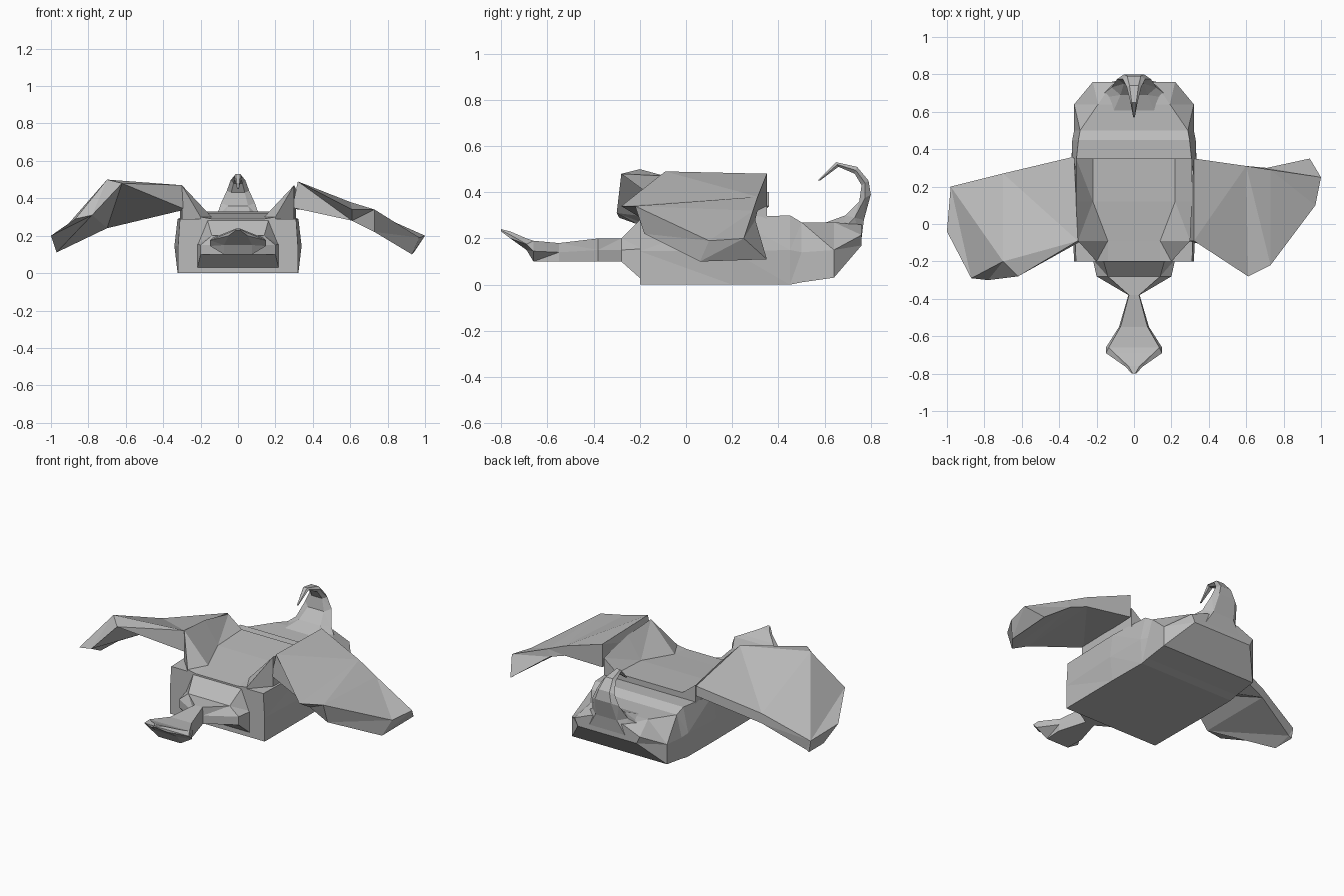
import bpy, bmesh
from mathutils import Vector

default_cube = bpy.data.objects.get("Cube")
if default_cube:
    bpy.data.objects.remove(default_cube)

# One plain stone grey for the whole creature
grey = bpy.data.materials.new("stone_grey")
grey.use_nodes = True
shade = (.5, .5, .5, 1)
grey.diffuse_color = shade
grey.node_tree.nodes["Principled BSDF"].inputs["Base Color"].default_value = shade


def loft(name, rings):
    """Skin a closed, flat shaded shell through rings of equal length."""
    bm = bmesh.new()
    loops = [[bm.verts.new(point) for point in ring] for ring in rings]
    for near, far in zip(loops, loops[1:]):
        for i in range(len(near)):
            bm.faces.new((near[i - 1], near[i], far[i], far[i - 1]))
    bm.faces.new(loops[0])
    bm.faces.new(loops[-1])
    bmesh.ops.triangulate(bm, faces=bm.faces)
    bmesh.ops.recalc_face_normals(bm, faces=bm.faces)
    mesh = bpy.data.meshes.new(name)
    bm.to_mesh(mesh)
    bm.free()
    mesh.materials.append(grey)
    part = bpy.data.objects.new(name, mesh)
    bpy.context.collection.objects.link(part)


def mirrored(half):
    """Close a half outline by reflecting it across the middle plane."""
    return half + [(-x, y, z) for x, y, z in reversed(half)]


def section(y, width, top, bottom, taper=.6, foot=1):
    """Six sided cross-section with its own top and bottom widths."""
    middle = (top + bottom) / 2
    return mirrored([(width * taper, y, top), (width, y, middle), (width * foot, y, bottom)])


def saddle(y, seat_width, seat_top, rim_width, rim_top, bottom=.25):
    """Cross-section whose outer rims rise above a flat seat."""
    return mirrored([(seat_width, y, seat_top), (rim_width, y, rim_top), (rim_width, y, bottom)])


def tail_rib(outer, inner, half_width):
    """Tail rib between an outer and an inner spine point."""
    middle = (Vector(outer) + Vector(inner)) / 2
    return mirrored([
        (half_width * .6, *outer),
        (half_width, *middle),
        (half_width * .6, *inner),
    ])


def plate(front, back, under_front, under_back):
    """Wing rib: an upper edge plus offsets to the lower edge."""
    front, back = Vector(front), Vector(back)
    return [front, back, back + Vector(under_back), front + Vector(under_front)]


# Heavy box body with a sloping rump
loft("body", [
    section(-.2, .32, .29, 0, taper=.97),
    section(.2, .34, .29, 0, taper=.95, foot=.95),
    section(.45, .33, .3, 0, taper=.9, foot=.97),
    section(.5, .32, .27, .01, taper=.9),
    section(.64, .32, .27, .03, taper=.6),
    section(.76, .22, .26, .17, taper=.5, foot=.9),
])

# Saddle between the wing roots, falling to the chest
loft("mantle", [
    saddle(.35, .22, .33, .31, .4),
    saddle(.12, .22, .32, .31, .45),
    saddle(-.09, .14, .3, .3, .47),
    saddle(-.2, .14, .29, .2, .3, bottom=.1),
])

# Chest narrowing into a thin neck
skull_base = section(-.66, .15, .19, .1, taper=.9, foot=.5)
loft("neck", [
    section(-.19, .22, .29, .02, taper=.75),
    section(-.28, .2, .2, .1, taper=.7),
    section(-.38, .03, .2, .1, taper=.9),
    section(-.55, .08, .18, .1, taper=.9),
    skull_base,
])

# Flat head with an upturned beak
loft("head", [
    skull_base,
    section(-.69, .15, .2, .15, taper=.7, foot=.5),
    section(-.76, .05, .23, .2, taper=.6),
    section(-.8, .01, .24, .23),
])

# Tail rising from the rump and curling forward
loft("tail", [
    tail_rib((.76, .2), (.58, .26), .2),
    tail_rib((.77, .28), (.69, .3), .12),
    tail_rib((.8, .39), (.75, .36), .09),
    tail_rib((.79, .45), (.76, .43), .06),
    tail_rib((.74, .51), (.73, .48), .04),
    tail_rib((.65, .53), (.66, .51), .02),
    tail_rib((.57, .45), (.58, .45), .005),
])

# Wings, each rib running from its front edge to its back edge
loft("left_wing", [
    plate((.32, -.09, .49), (.32, .35, .48), (-.03, 0, -.14), (0, 0, -.14)),
    plate((.61, -.28, .34), (.6, .31, .38), (0, .1, -.06), (0, 0, -.06)),
    plate((.73, -.22, .34), (.73, .29, .32), (0, .04, -.12), (-.02, .01, -.04)),
    plate((.97, .1, .19), (1, .25, .2), (-.04, -.04, -.09), (-.06, .1, -.09)),
])
loft("right_wing", [
    plate((-.3, -.09, .47), (-.32, .36, .4), (.02, 0, -.13), (0, 0, -.06)),
    plate((-.7, -.2, .5), (-.7, .27, .3), (.08, -.08, -.02), (0, 0, -.06)),
    plate((-.87, -.29, .29), (-.98, .2, .18), (.09, -.01, .02), (.03, 0, -.06)),
    plate((-1, -.04, .2), (-.98, .2, .17), (.03, .1, -.09), (.01, 0, -.06)),
])
